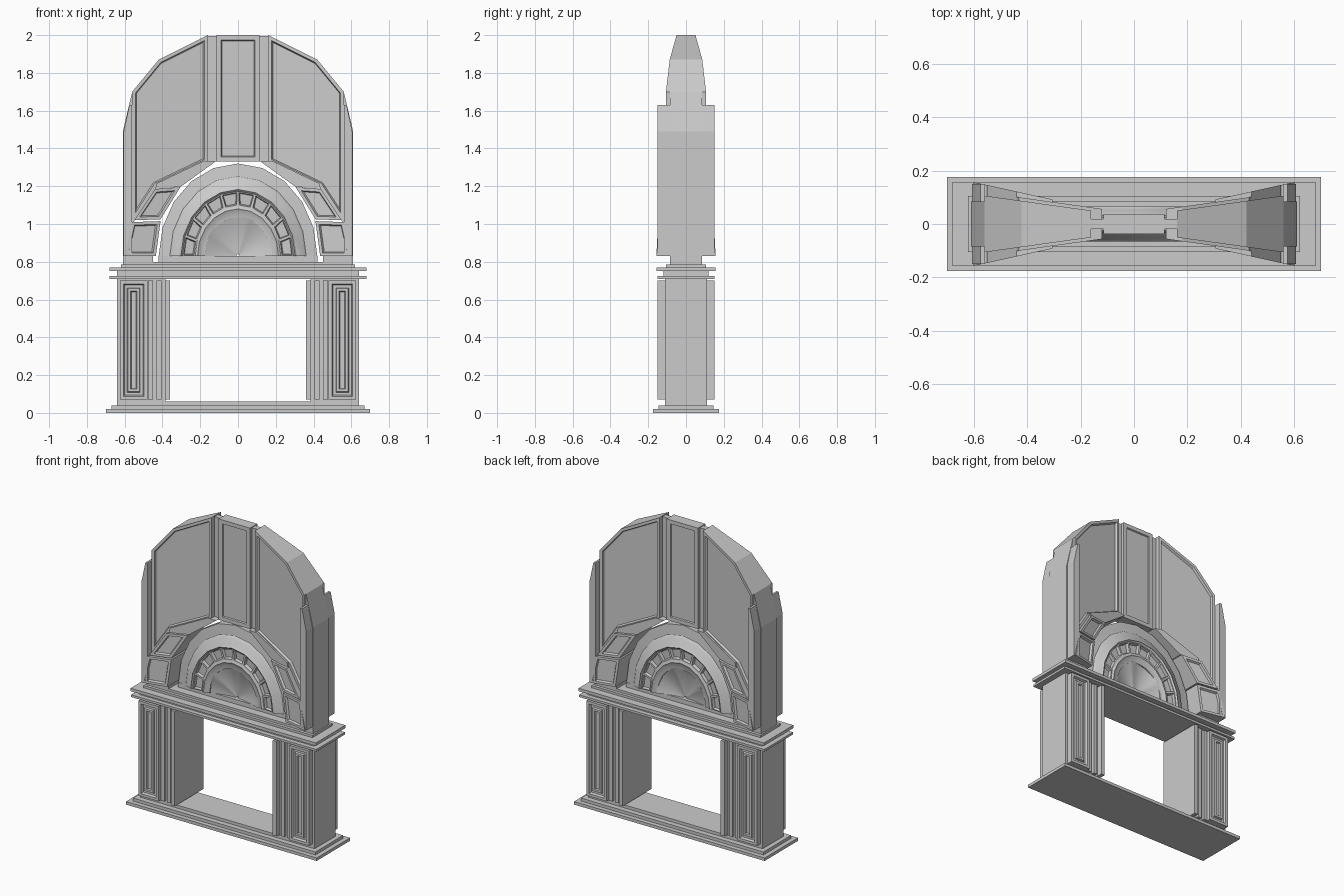
import bpy, bmesh, math

if "Cube" in bpy.data.objects:
    bpy.data.objects.remove(bpy.data.objects["Cube"])

stone = bpy.data.materials.new("grey_stone")
stone.use_nodes = True
GREY = (0.6, 0.6, 0.6, 1)
stone.diffuse_color = GREY
stone.node_tree.nodes["Principled BSDF"].inputs["Base Color"].default_value = GREY


def finish(name, bm, mirror=(False, False), smooth=None):
    mesh = bpy.data.meshes.new(name)
    bm.to_mesh(mesh)
    bm.free()
    mesh.materials.append(stone)
    ob = bpy.data.objects.new(name, mesh)
    bpy.context.collection.objects.link(ob)
    if any(mirror):
        mod = ob.modifiers.new("Mirror", "MIRROR")
        mod.use_axis = (mirror[0], mirror[1], False)
    if smooth:
        bpy.ops.object.select_all(action="DESELECT")
        ob.select_set(True)
        bpy.context.view_layer.objects.active = ob
        bpy.ops.object.shade_smooth_by_angle(angle=math.radians(smooth))
    return ob


def prism(name, outline, depth, insets=(), mirror=True):
    """Outline in x, z, made thick to +-depth(x) in y; insets carve both broad faces."""
    half = depth if callable(depth) else lambda x: depth
    bm = bmesh.new()
    front = [bm.verts.new((x, -half(x), z)) for x, z in outline]
    back = [bm.verts.new((x, half(x), z)) for x, z in outline]
    broad = [bm.faces.new(front), bm.faces.new(back[::-1])]
    n = len(outline)
    for i in range(n):
        j = (i + 1) % n
        bm.faces.new((front[i], back[i], back[j], front[j]))
    bmesh.ops.recalc_face_normals(bm, faces=bm.faces)
    for width, rise in insets:
        bmesh.ops.inset_individual(bm, faces=broad, thickness=width, depth=rise,
                                   use_even_offset=True)
    return finish(name, bm, (mirror, False))


def box(name, x0, x1, z0, z1, depth, insets=(), mirror=True):
    return prism(name, [(x0, z0), (x1, z0), (x1, z1), (x0, z1)], depth, insets, mirror)


def slab(name, x, z0, z1, depth):
    return box(name, -x, x, z0, z1, depth, mirror=False)


# Stepped base and sill
slab("base_plinth", 0.70, 0, 0.02, 0.175)
slab("base_step", 0.67, 0.02, 0.04, 0.145)
slab("sill", 0.64, 0.04, 0.06, 0.11)

# Side posts with raised panels and vertical strips
box("post", 0.385, 0.64, 0.04, 0.71, 0.11)
box("post_panel", 0.48, 0.625, 0.07, 0.70, 0.15,
    [(0.018, 0), (0.006, -0.015), (0.014, 0), (0.004, 0.012), (0.014, 0), (0.004, -0.01)])
for i, (inner, depth) in enumerate([(0.36, 0.15), (0.405, 0.13), (0.45, 0.13)]):
    box(f"post_strip_{i + 1}", inner, inner + 0.026, 0.07, 0.70, depth)

# Ledge
slab("ledge_lower", 0.68, 0.71, 0.725, 0.15)
slab("ledge_neck", 0.64, 0.725, 0.75, 0.12)
slab("ledge_upper", 0.68, 0.75, 0.77, 0.155)
slab("ledge_step", 0.62, 0.77, 0.785, 0.105)
slab("arch_footing", 0.61, 0.785, 0.80, 0.085)
slab("shell_footing", 0.42, 0.80, 0.83, 0.03)
box("side_footing", 0.45, 0.61, 0.80, 0.83, 0.085)

# Outer sides of the arch
prism("arch_side", [(0.555, 0.83), (0.61, 0.83), (0.61, 1.49), (0.56, 1.70)], 0.085)
prism("side_wing", [(0.56, 0.83), (0.605, 0.83), (0.605, 1.49), (0.575, 1.63), (0.56, 1.63)], 0.15)


def panel_depth(x):
    return 0.05 + 0.14 * (x - 0.16)


def block_depth(x):
    return 0.115 + 0.22 * (x - 0.41)


# Large curved-top panels, thinner towards the middle
prism("arch_panel", [(0.16, 2.0), (0.42, 1.87), (0.56, 1.70), (0.56, 1.0), (0.43, 1.20), (0.16, 1.33)],
      panel_depth, [(0.018, 0), (0.006, -0.014)])
prism("panel_lower_trim", [(0.12, 1.33), (0.30, 1.20), (0.44, 1.18), (0.43, 1.215), (0.18, 1.335)],
      lambda x: panel_depth(x) + 0.012)

# Middle panel with recessed joints
box("middle_panel", -0.115, 0.115, 1.33, 2.0, 0.038, [(0.026, 0), (0.004, -0.008)], False)
box("panel_joint", 0.113, 0.162, 1.33, 1.995, 0.018)

# Arch blocks beside the shell
frame = [(0.016, 0), (0.006, -0.014)]
prism("lower_block", [(0.435, 0.83), (0.60, 0.83), (0.56, 1.01), (0.41, 1.015)], block_depth, frame)
prism("upper_block", [(0.41, 1.025), (0.55, 1.02), (0.44, 1.185), (0.305, 1.195)], block_depth, frame)


def fan(name, rows, steps, smooth, coffer_row=None):
    """Half-round surface; each row is (size, depth function of angle)."""
    bm = bmesh.new()
    grid = []
    for size, depth in rows:
        row = []
        for i in range(steps + 1):
            a = math.pi * i / steps
            row.append(bm.verts.new((0.42 * size * math.cos(a), -depth(a),
                                     0.83 + 0.49 * size * math.sin(a))))
        grid.append(row)
    coffers = []
    for r in range(len(grid) - 1):
        for i in range(steps):
            f = bm.faces.new((grid[r][i], grid[r][i + 1], grid[r + 1][i + 1], grid[r + 1][i]))
            if r == coffer_row:
                coffers.append(f)
    bm.normal_update()
    # faces look forward
    if sum(f.normal.y for f in bm.faces) > 0:
        bmesh.ops.reverse_faces(bm, faces=bm.faces)
    bm.normal_update()
    if coffers:
        for width, rise in [(0.009, 0), (0.007, -0.018)]:
            bmesh.ops.inset_individual(bm, faces=coffers, thickness=width, depth=rise)
    return finish(name, bm, (False, True), smooth)


# Moulded arch rings with a row of coffers
profile = [(1.0, 0), (1.0, 0.025), (0.86, 0.032), (0.83, 0.045), (0.74, 0.055), (0.72, 0.065),
           (0.70, 0.055), (0.54, 0.05), (0.51, 0.058), (0.48, 0.05), (0.42, 0.046), (0.42, 0.035)]
fan("shell_rings", [(s, lambda a, d=d: d) for s, d in profile], 10, 35, 6)


# Hollow scalloped shell
def scallop(t):
    hollow = 0.006 + 0.034 * t ** 2
    return lambda a: hollow + 0.014 * t * (1 - abs(math.sin(2.5 * a)))


fan("shell_bowl", [(0.43 * t, scallop(t)) for t in (1, 0.85, 0.65, 0.45, 0.25, 0.05)], 30, 40)
